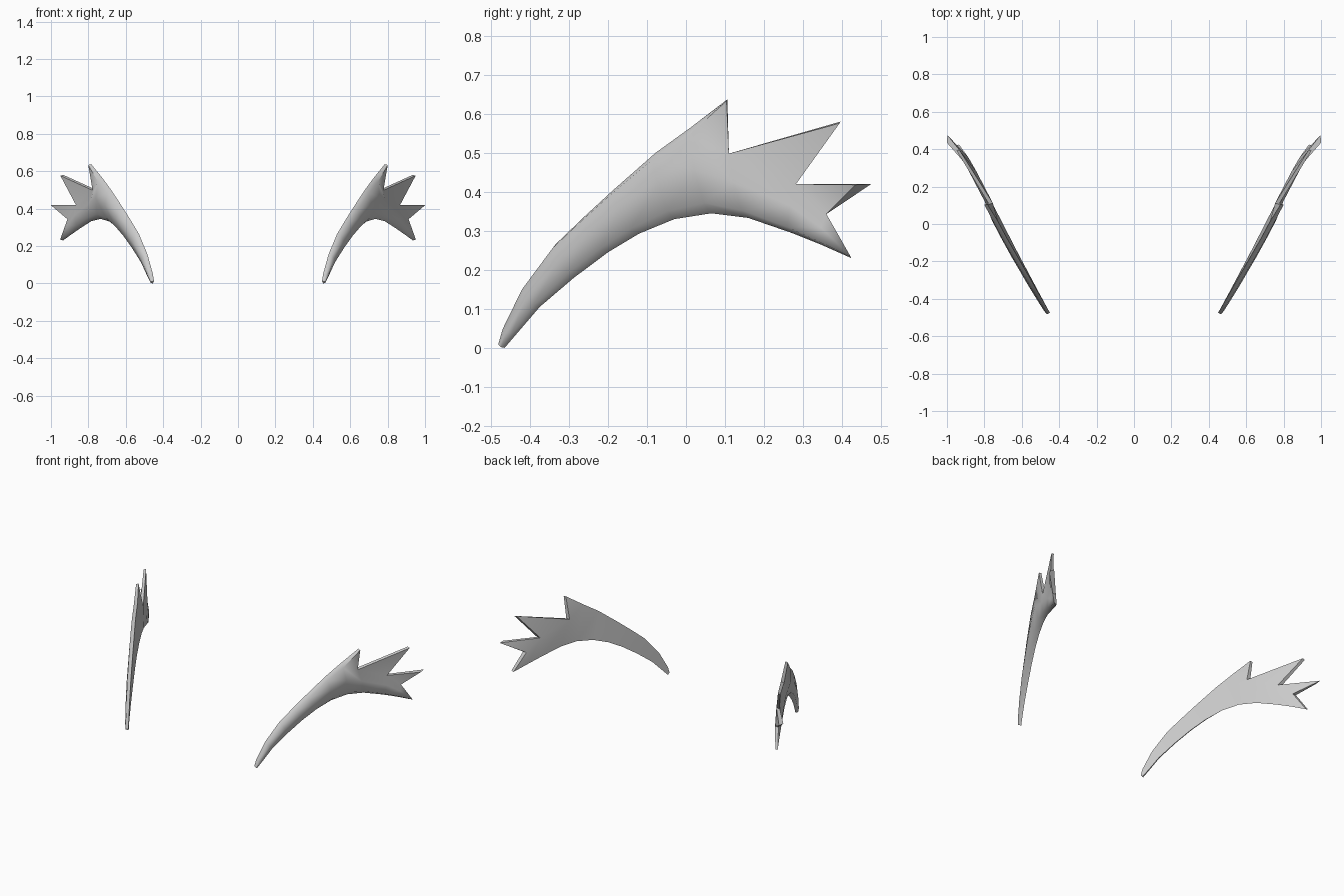
import bpy, bmesh, math
from mathutils import Vector

if "Cube" in bpy.data.objects:
    bpy.data.objects.remove(bpy.data.objects["Cube"])

# Paired points (y, z, inward shift in x) along the upper and lower edge of the curved blade
UPPER = [(-.475, .012, 0), (-.465, .05, 0), (-.415, .155, 0), (-.335, .265, 0), (-.26, .337, 0),
         (-.186, .405, 0), (-.078, .50, 0), (.012, .565, .004), (.11, .498, .033),
         (.282, .42, .043), (.36, .343, .043)]
LOWER = [(-.465, 0, 0), (-.435, .035, 0), (-.375, .105, .003), (-.287, .18, .007), (-.2, .245, .011),
         (-.12, .293, .015), (-.03, .33, .021), (.065, .345, .027), (.16, .333, .032),
         (.27, .295, .036), (.35, .263, .036)]
TIPS = [(.106, .637, 0), (.396, .58, .018), (.475, .42, 0), (.424, .23, .033)]
LAST = len(UPPER) - 1
NORMAL = Vector((.864, -.504, 0))


def on_plane(p):
    # inner side: a plane splayed outward to the back, slightly cupped at the teeth
    return Vector((.455 + .577 * (p[0] + .465) - p[2], p[0], p[1]))


def build_wing(name, side):
    bm = bmesh.new()

    def vert(co):
        return bm.verts.new((co.x * side, co.y, co.z))

    inner, outer, mid = {}, {}, {}
    for i, (u, l) in enumerate(zip(UPPER, LOWER)):
        u, l = on_plane(u), on_plane(l)
        h = min(.025, .012 + .1 * (u - l).length)
        inner['u', i], inner['l', i] = vert(u), vert(l)
        if i < 8:
            a = u.lerp(l, .1) + NORMAL * h
        else:
            a = u + Vector((.024, 0, 0))     # notches run straight sideways
        b = l.lerp(u, .12) + NORMAL * h
        outer['u', i], outer['l', i] = vert(a), vert(b)
        mid[i] = vert(a.lerp(b, .5) + NORMAL * h * .4)
    roots = [(('u', i), ('u', i + 1)) for i in range(7, LAST)] + [(('u', LAST), ('l', LAST))]
    for k, tip in enumerate(TIPS):
        p = on_plane(tip)
        inner['t', k] = vert(p)
        outer['t', k] = vert(p + Vector((.003, -.04, -.002) if k == 2 else (.016, -.002, -.004 if k < 2 else .004)))

    # blade body: flat inside, ridged outside
    for i in range(LAST):
        bm.faces.new([inner[k] for k in (('u', i), ('u', i + 1), ('l', i + 1), ('l', i))])
        for e in 'ul':
            bm.faces.new((outer[e, i], outer[e, i + 1], mid[i + 1], mid[i]))
    bm.faces.new((outer['u', 0], mid[0], outer['l', 0]))

    # feather-like teeth
    for k, (a, b) in enumerate(roots):
        t = ('t', k)
        bm.faces.new((inner[a], inner[t], inner[b]))
        if k < 3:
            bm.faces.new((outer[a], outer[t], outer[b]))
        else:
            bm.faces.new((outer[a], outer[t], mid[LAST]))
            bm.faces.new((mid[LAST], outer[t], outer[b]))

    # rim around the outline
    loop = [('u', i) for i in range(8)]
    for k in range(4):
        loop.append(('t', k))
        if k < 3:
            loop.append(('u', 8 + k))
    loop += [('l', i) for i in range(LAST, -1, -1)]
    for a, b in zip(loop, loop[1:] + loop[:1]):
        bm.faces.new((inner[a], inner[b], outer[b], outer[a]))

    bmesh.ops.recalc_face_normals(bm, faces=bm.faces)
    mesh = bpy.data.meshes.new(name)
    bm.to_mesh(mesh)
    bm.free()
    ob = bpy.data.objects.new(name, mesh)
    bpy.context.collection.objects.link(ob)
    bpy.ops.object.select_all(action='DESELECT')
    bpy.context.view_layer.objects.active = ob
    ob.select_set(True)
    bpy.ops.object.shade_smooth_by_angle(angle=math.radians(62))


build_wing("right_wing_blade", 1)
build_wing("left_wing_blade", -1)
